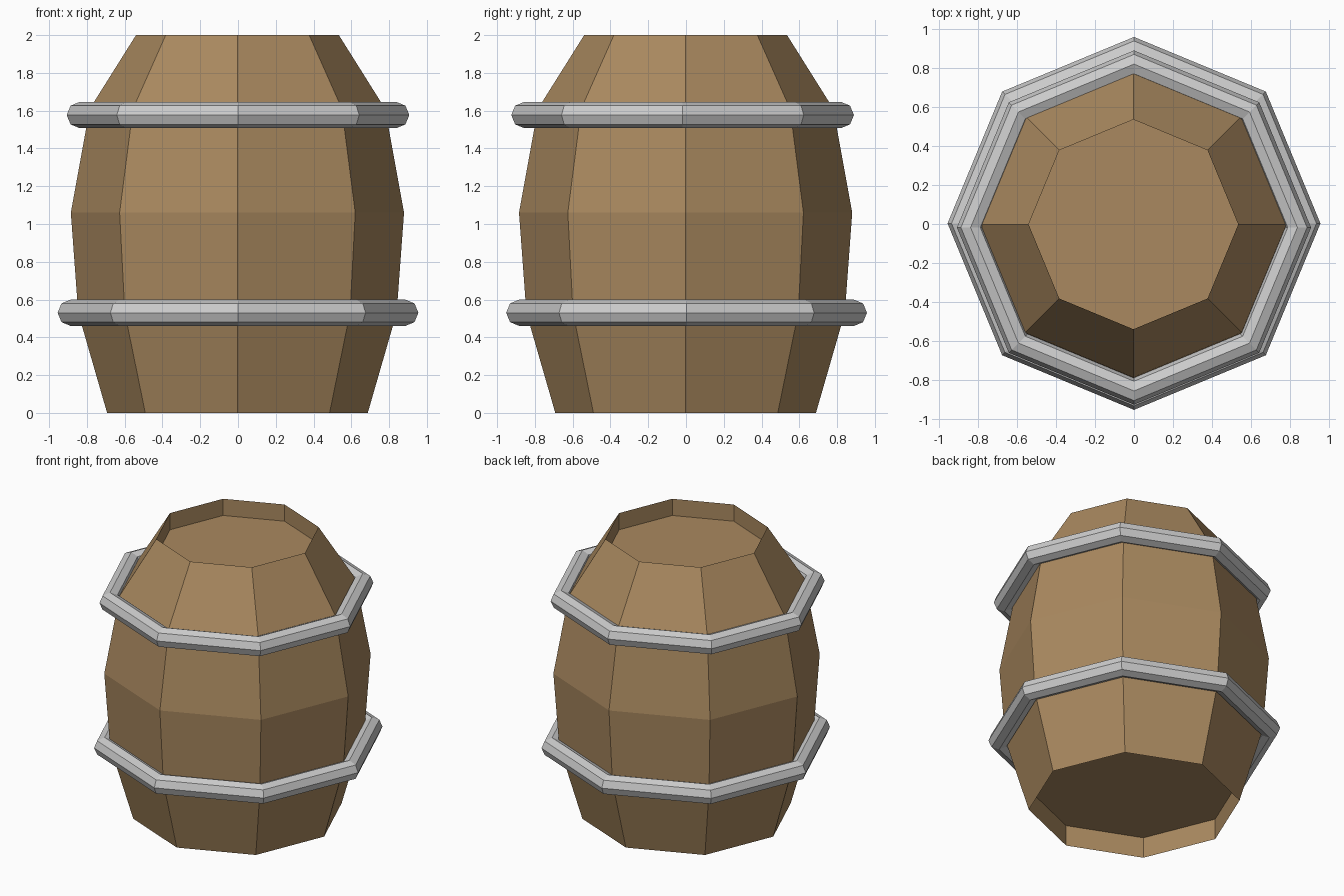
import bpy, bmesh, math

if "Cube" in bpy.data.objects:
    bpy.data.objects.remove(bpy.data.objects["Cube"])

SIDES = 8

wood = bpy.data.materials.new("wood")
wood.diffuse_color = (0.40, 0.25, 0.115, 1)
wood.use_nodes = True
wood.node_tree.nodes["Principled BSDF"].inputs["Base Color"].default_value = wood.diffuse_color


def lathe(name, profile, location, material):
    """Revolve an (r, z) profile around z and cap both ends."""
    bm = bmesh.new()
    loops = []
    for r, z in profile:
        loops.append([bm.verts.new((r * math.cos(math.tau * i / SIDES),
                                    r * math.sin(math.tau * i / SIDES), z))
                      for i in range(SIDES)])
    for a, b in zip(loops, loops[1:]):
        for i in range(SIDES):
            j = (i + 1) % SIDES
            bm.faces.new((a[i], a[j], b[j], b[i]))
    bm.faces.new(loops[0][::-1])
    bm.faces.new(loops[-1])
    bmesh.ops.recalc_face_normals(bm, faces=bm.faces)
    mesh = bpy.data.meshes.new(name)
    bm.to_mesh(mesh)
    bm.free()
    mesh.materials.append(material)
    obj = bpy.data.objects.new(name, mesh)
    obj.location = location
    bpy.context.collection.objects.link(obj)
    return obj


def hoop(name, radius, y, z):
    """Octagonal band with an octagonal cross-section."""
    bpy.ops.mesh.primitive_torus_add(major_segments=SIDES, minor_segments=8,
                                     major_radius=radius, minor_radius=0.07,
                                     location=(0, y, z))
    bpy.context.object.name = name


# Barrel body: recessed bottom, bulging staves, recessed lid
lathe("barrel_body",
      [(0.69, 0.15), (0.69, 0), (0.843, 0.53), (0.882, 1.06),
       (0.782, 1.61), (0.537, 2), (0.537, 1.88)],
      (-0.003, -0.002, 0), wood)

# Metal hoops, the upper one sitting slightly forward
hoop("lower_hoop", 0.885, 0.003, 0.53)
hoop("upper_hoop", 0.837, -0.018, 1.577)
